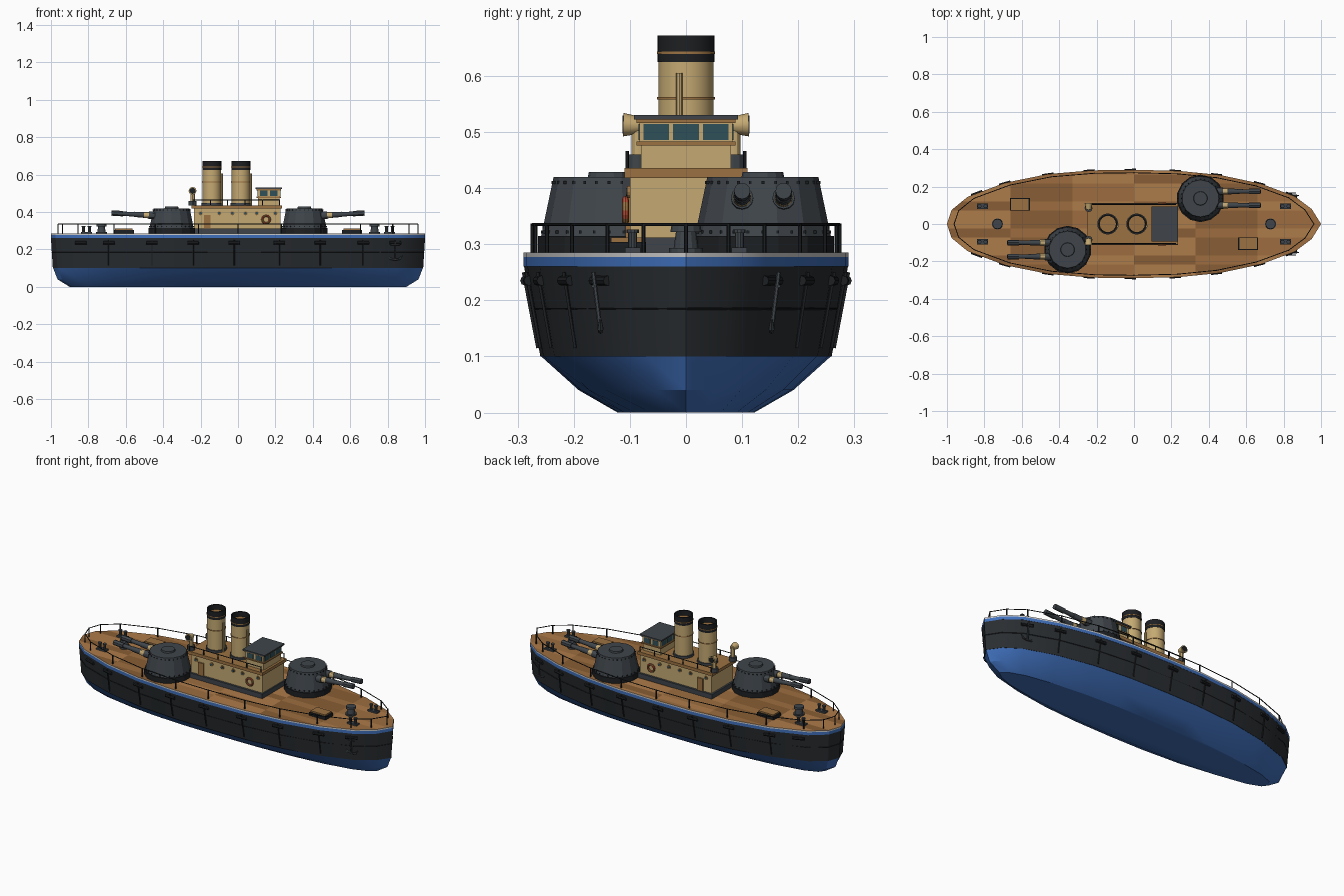
import bpy, bmesh, math
from mathutils import Vector, Matrix

if "Cube" in bpy.data.objects:
    bpy.data.objects.remove(bpy.data.objects["Cube"])

BLACK, GREY, DARK = (.022, .026, .03, 1), (.05, .06, .07, 1), (.012, .014, .016, 1)
BLUE, LIGHT, TAN = (.05, .16, .5, 1), (.6, .6, .58, 1), (.56, .4, .17, 1)
BROWN, WOOD1, WOOD2, WOOD3 = (.33, .17, .055, 1), (.42, .2, .07, 1), (.34, .155, .05, 1), (.25, .11, .035, 1)
GLASS, RED = (.03, .08, .1, 1), (.5, .08, .04, 1)
mats = {}

def mat(c):
    if c not in mats:
        mats[c] = bpy.data.materials.new("paint")
        mats[c].diffuse_color = c
    return mats[c]

def finish(bm, name, *colors, smooth=False):
    me = bpy.data.meshes.new(name)
    bm.to_mesh(me)
    bm.free()
    for c in colors:
        me.materials.append(mat(c))
    if smooth:
        me.shade_smooth()
        me.set_sharp_from_angle(angle=math.radians(30))
    ob = bpy.data.objects.new(name, me)
    bpy.context.collection.objects.link(ob)
    return ob

def box(bm, x0, x1, y0, y1, z0, z1):
    m = Matrix.Translation(((x0+x1)/2, (y0+y1)/2, (z0+z1)/2)) @ Matrix.Diagonal((x1-x0, y1-y0, z1-z0, 1))
    bmesh.ops.create_cube(bm, size=1, matrix=m)

def rod(bm, p, q, r, r2=None, seg=6):
    p, q = Vector(p), Vector(q)
    m = Matrix.Translation((p+q)/2) @ (q-p).to_track_quat('Z', 'Y').to_matrix().to_4x4()
    bmesh.ops.create_cone(bm, cap_ends=True, segments=seg, radius1=r, radius2=r if r2 is None else r2,
                          depth=(q-p).length, matrix=m)

def one(name, color, fn, *args, smooth=False, **kw):
    bm = bmesh.new()
    fn(bm, *args, **kw)
    return finish(bm, name, color, smooth=smooth)

# hull plan (half) and vertical layers: z, x scale, y scale
HALF = [(-1, 0), (-.975, .075), (-.89, .145), (-.69, .22), (-.46, .267), (-.22, .287), (0, .29),
        (.24, .284), (.46, .262), (.68, .215), (.86, .148), (.95, .08), (1, 0)]
PLAN = HALF + [(x, -y) for x, y in HALF[-2:0:-1]]
LAYERS = [(0, .9, .42), (.04, .965, .66), (.1, .988, .89), (.26, 1, .995), (.285, 1, 1)]

def lerp(tab, t, k):
    for a, b in zip(tab, tab[1:]):
        if a[0] <= t <= b[0]:
            return a[k] + (b[k]-a[k])*(t-a[0])/(b[0]-a[0])

def side(x, z, s):
    return Vector((x, s*lerp(HALF, x/lerp(LAYERS, z, 1), 1)*lerp(LAYERS, z, 2), z))

def loft(bm, layers, cap=False):
    rings = [[bm.verts.new((x*sx, y*sy, z)) for x, y in PLAN] for z, sx, sy in layers]
    n = len(PLAN)
    for a, b in zip(rings, rings[1:]):
        for i in range(n):
            bm.faces.new((a[i], a[(i+1) % n], b[(i+1) % n], b[i]))
    if cap:
        bm.faces.new(rings[0])
    bmesh.ops.recalc_face_normals(bm, faces=bm.faces)
    if sum(f.normal.dot(f.calc_center_median()) for f in bm.faces) < 0:
        bmesh.ops.reverse_faces(bm, faces=bm.faces)

one("lower_hull", BLUE, loft, LAYERS[:3], cap=True, smooth=True)
one("hull_belt", BLACK, loft, [(.1, .988, .89), (.1, .99, .895), (.26, 1, .995)], smooth=True)
one("hull_stripe", BLUE, loft, [(.26, .998, .99), (.26, 1, 1), (.277, 1, 1)], smooth=True)
one("gunwale", LIGHT, loft, [(.277, 1, 1), (.285, 1, 1)], smooth=True)

# planked deck
bm = bmesh.new()
bm.faces.new([bm.verts.new((x, y, .285)) for x, y in PLAN]).normal_update()
if bm.faces[:][0].normal.z < 0:
    bmesh.ops.reverse_faces(bm, faces=bm.faces)
cuts = [((k*.33, 0, 0), (1, 0, 0)) for k in range(-2, 3)] + [((0, k*.048-.024, 0), (0, 1, 0)) for k in range(-5, 7)]
for co, no in cuts:
    bmesh.ops.bisect_plane(bm, geom=bm.verts[:]+bm.edges[:]+bm.faces[:], plane_co=co, plane_no=no)
for f in bm.faces:
    c = f.calc_center_median()
    i, j = math.floor(c.x/.33), math.floor((c.y+.024)/.048)
    f.material_index = (i*5 + j*2 + (j*j) % 3) % 3
finish(bm, "deck", WOOD1, WOOD2, WOOD3)

# hull seams, ribs and stowed rolls
bm = bmesh.new()
for s in (-1, 1):
    out = Vector((0, s*.003, 0))
    xs = [-.69, -.46, -.24, -.02, .22, .44, .67]
    for x in xs:
        rod(bm, side(x, .115, s)+out, side(x, .25, s)+out, .004, seg=5)
    for x in xs + [.84, -.84]:
        a, b = side(x-.03, .235, s), side(x+.03, .235, s)
        rod(bm, a+out, b+out, .009, seg=8)
n = len(PLAN)
for i in range(n):
    (x, y), (u, v) = PLAN[i], PLAN[(i+1) % n]
    rod(bm, (x*.995, y*.945, .185), (u*.995, v*.945, .185), .002, seg=4)
finish(bm, "hull_fittings", DARK)

# anchors
bm = bmesh.new()
for s in (-1, 1):
    o = Vector((0, s*.012, 0))
    t, b = side(.84, .25, s)+o, side(.84, .145, s)+o
    rod(bm, t, b, .004)
    rod(bm, t+Vector((-.025, 0, -.025)), t+Vector((.025, 0, -.025)), .003)
    for d in (-1, 1):
        m = b+Vector((d*.025, 0, .004))
        rod(bm, b, m, .005)
        rod(bm, m, b+Vector((d*.04, 0, .022)), .006, .002)
finish(bm, "anchors", GREY)

# deck railing
bm = bmesh.new()
R = [(x*.962, y*.945) for x, y in PLAN]
for i in range(n):
    (x, y), (u, v) = R[i], R[(i+1) % n]
    rod(bm, (x, y, .285), (x, y, .337), .0035)
    rod(bm, (x, y, .335), (u, v, .335), .0025)
finish(bm, "deck_railing", DARK)

# deckhouse
one("house_plinth", GREY, box, -.245, .235, -.112, .112, .285, .312)
one("deckhouse", TAN, box, -.235, .228, -.1, .1, .312, .42)
one("house_roof", BROWN, box, -.248, .235, -.11, .11, .418, .436)
bm = bmesh.new()
for s in (-1, 1):
    for k in range(6):
        x = -.24 + k*.0925
        rod(bm, (x, s*.105, .436), (x, s*.105, .466), .003)
    rod(bm, (-.24, s*.105, .464), (.2225, s*.105, .464), .0025)
finish(bm, "roof_railing", DARK)
bm, bg = bmesh.new(), bmesh.new()
for s in (-1, 1):
    for x in (-.2, -.1, -.03, .04, .1, .2):
        rod(bm, (x, s*.099, .393), (x, s*.105, .393), .011, seg=12)
        rod(bg, (x, s*.1, .393), (x, s*.107, .393), .007, seg=12)
finish(bm, "porthole_rims", BROWN)
finish(bg, "porthole_glass", GLASS)
bm = bmesh.new()
for s in (-1, 1):
    box(bm, -.182, -.148, s*.103-.005, s*.103+.005, .312, .385)
finish(bm, "house_doors", BROWN)

# lifebuoys
for s in (-1, 1):
    bpy.ops.mesh.primitive_torus_add(major_radius=.02, minor_radius=.006, major_segments=20, minor_segments=8,
                                     location=(.15, s*.108, .36), rotation=(math.pi/2, 0, 0))
    ob = bpy.context.object
    ob.name = "lifebuoy"
    ob.data.materials.append(mat(BROWN))
    ob.data.materials.append(mat(RED))
    for p in ob.data.polygons:
        p.material_index = int(math.atan2(p.center.y, p.center.x)//(math.pi/4)) % 2

# bridge
one("bridge_base", TAN, box, .108, .222, -.08, .08, .436, .478)
one("bridge_ledge", BROWN, box, .1, .23, -.088, .088, .476, .483)
one("bridge_cabin", TAN, box, .106, .224, -.083, .083, .483, .521)
one("bridge_top_trim", BROWN, box, .1, .23, -.088, .088, .516, .523)
one("bridge_roof", GREY, box, .094, .236, -.093, .093, .522, .53)
bm = bmesh.new()
for k in (-1, 0, 1):
    box(bm, .104, .226, k*.053-.023, k*.053+.023, .486, .514)
for x in (.138, .192):
    box(bm, x-.02, x+.02, -.085, .085, .486, .514)
finish(bm, "bridge_windows", GLASS)

# funnels with hollow tops, bands and steam pipe
for x in (-.14, .015):
    one("funnel", TAN, rod, (x, 0, .436), (x, 0, .63), .049, seg=24, smooth=True)
    one("funnel_base", GREY, rod, (x, 0, .436), (x, 0, .448), .056, seg=24, smooth=True)
    bm = bmesh.new()
    prof = [(.0495, .625), (.0505, .625), (.0505, .672), (.043, .672), (.043, .64), (0, .64)]
    vs = [bm.verts.new((r, 0, z)) for r, z in prof]
    es = [bm.edges.new(e) for e in zip(vs, vs[1:])]
    bmesh.ops.spin(bm, geom=vs+es, cent=(0, 0, 0), axis=(0, 0, 1), angle=2*math.pi, steps=24)
    bmesh.ops.remove_doubles(bm, verts=bm.verts, dist=1e-5)
    bmesh.ops.recalc_face_normals(bm, faces=bm.faces)
    bmesh.ops.translate(bm, verts=bm.verts, vec=(x, 0, 0))
    finish(bm, "funnel_cap", DARK, smooth=True)
    bm = bmesh.new()
    for z in (.56, .641):
        rod(bm, (x, 0, z-.002), (x, 0, z+.002), .052, seg=24)
    finish(bm, "funnel_bands", BROWN, smooth=True)
    one("steam_pipe", TAN, rod, (x+.054, -.012, .436), (x+.054, -.012, .605), .006, seg=8, smooth=True)

# ventilator cowls
for s in (-1, 1):
    y, x = s*.085, -.243
    one("vent_base", GREY, rod, (x, y, .436), (x, y, .46), .021, seg=12)
    bm = bmesh.new()
    rod(bm, (x, y, .46), (x, y, .515), .012, seg=12)
    rod(bm, (x, y-s*.008, .512), (x, y+s*.027, .513), .014, .021, seg=12)
    finish(bm, "vent_cowl", TAN, smooth=True)
    one("vent_mouth", DARK, rod, (x, y+s*.026, .513), (x, y+s*.0285, .513), .016, seg=12)

# gun turrets, one facing each end
for s in (-1, 1):
    c = Vector((s*.355, s*.137, 0))
    P = lambda f, l, z: c + Vector((s*f, s*l, z))
    one("turret_ring", DARK, rod, P(0, 0, .285), P(0, 0, .315), .127, seg=14)
    bm = bmesh.new()
    rod(bm, P(0, 0, .315), P(0, 0, .42), .121, .099, seg=14)
    rod(bm, P(0, 0, .42), P(0, 0, .429), .038, .036, seg=14)
    finish(bm, "turret", GREY)
    bm = bmesh.new()
    for k in range(28):
        a = k*math.pi/14
        for r, z in ((.119, .322), (.1005, .41)):
            v = P(r*math.cos(a), r*math.sin(a), z)
            bmesh.ops.create_cube(bm, size=.005, matrix=Matrix.Translation(v))
    finish(bm, "turret_rivets", DARK)
    bm, bc = bmesh.new(), bmesh.new()
    for l in (-.037, .037):
        q = lambda f: P(f, l, .381 + (f-.09)*.06)
        rod(bm, q(.07), q(.122), .02, seg=12)
        rod(bc, q(.122), q(.147), .0165, seg=12)
        rod(bm, q(.147), q(.2), .0155, .014, seg=12)
        rod(bm, q(.2), q(.26), .0125, .011, seg=12)
        rod(bm, q(.26), q(.322), .0145, seg=12)
    finish(bm, "gun_barrels", GREY, smooth=True)
    finish(bc, "gun_collars", TAN, smooth=True)

# bollards, capstans and hatches
bm = bmesh.new()
for s in (-1, 1):
    for y in (-.095, .095):
        x = s*.81
        box(bm, x-.03, x+.03, y-.014, y+.014, .285, .294)
        for d in (-.016, .016):
            rod(bm, (x+d, y, .294), (x+d, y, .32), .008, seg=10)
            rod(bm, (x+d, y, .32), (x+d, y, .326), .011, seg=10)
    x = s*.73
    for z0, z1, a, b in ((.285, .293, .03, .03), (.293, .322, .022, .018), (.322, .333, .028, .026)):
        rod(bm, (x, 0, z0), (x, 0, z1), a, b, seg=12)
finish(bm, "bollards_and_capstans", GREY)
for s in (-1, 1):
    x, y = s*.61, -s*.105
    one("hatch_coaming", DARK, box, x-.053, x+.053, y-.034, y+.034, .285, .304)
    one("hatch_lid", BROWN, box, x-.047, x+.047, y-.029, y+.029, .304, .312)

for m in bpy.data.materials:
    if m.users and not m.is_grease_pencil:
        m.use_nodes = True
        m.node_tree.nodes["Principled BSDF"].inputs["Base Color"].default_value = m.diffuse_color
